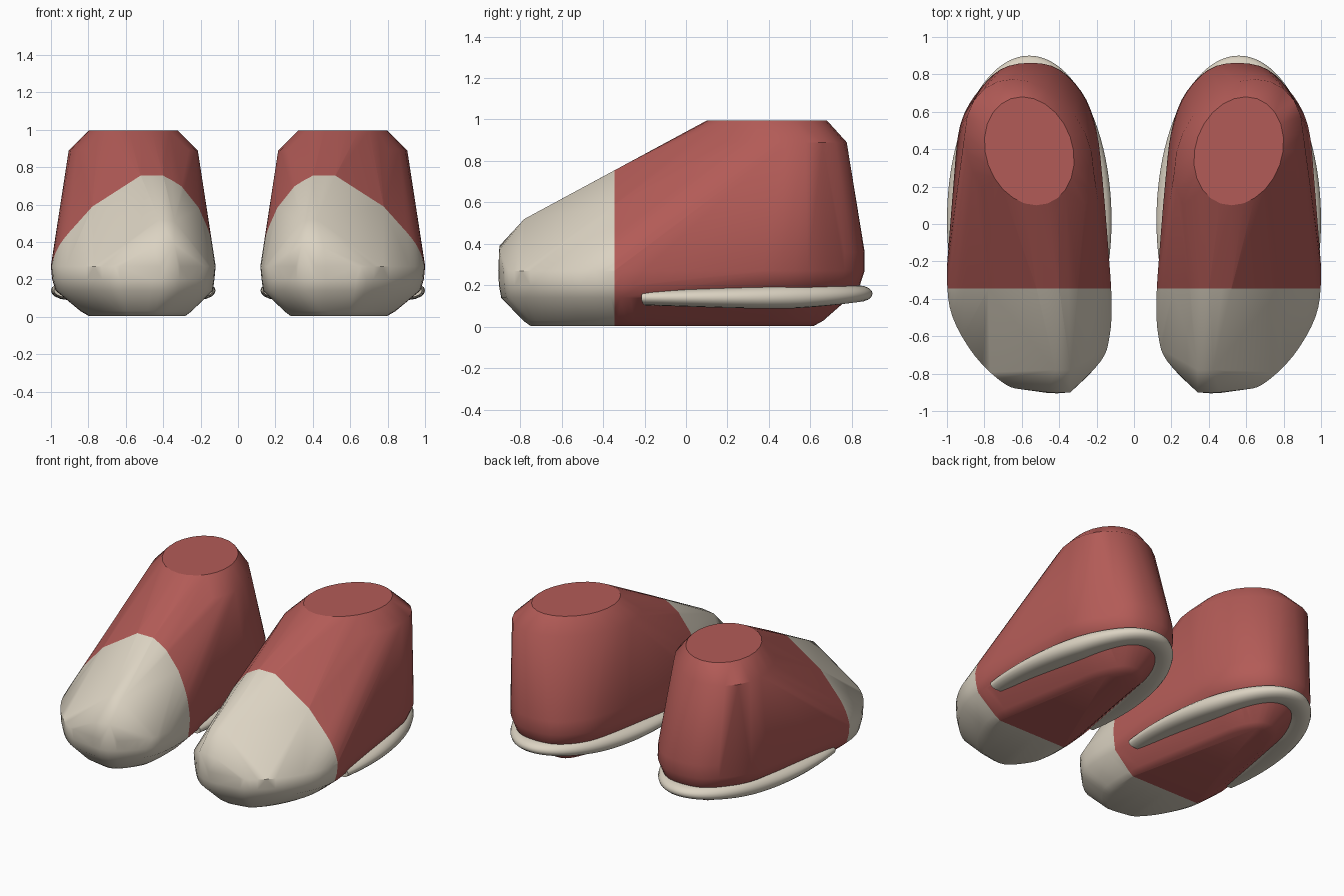
import bpy, bmesh
from math import sin, cos, pi, radians
from mathutils import Vector

cube = bpy.data.objects.get("Cube")
if cube:
    bpy.data.objects.remove(cube)


def material(name, rgb):
    mat = bpy.data.materials.new(name)
    mat.use_nodes = True
    mat.diffuse_color = (*rgb, 1)
    shader = mat.node_tree.nodes["Principled BSDF"]
    shader.inputs["Base Color"].default_value = (*rgb, 1)
    return mat


RED = material("brick red", (0.45, 0.105, 0.095))
CREAM = material("warm cream", (0.71, 0.65, 0.54))
TOE_SEAM = -0.345

# Footprint at the widest level of the left shoe
FOOTPRINT = [(.12, -.4), (.14, -.1), (.165, .2), (.2, .5), (.28, .71), (.44, .85),
             (.67, .85), (.82, .73), (.93, .53), (.965, .2), (.99, -.1), (1, -.3),
             (.97, -.5), (.85, -.71), (.69, -.86), (.57, -.89), (.36, -.9),
             (.18, -.74), (.13, -.6)]


def smooth_loop(points, steps=4):
    """Closed Catmull-Rom curve through the points."""
    pts = [Vector(p) for p in points]
    out = []
    for i in range(len(pts)):
        a, b, c, d = (pts[(i + k) % len(pts)] for k in (-1, 0, 1, 2))
        for s in range(steps):
            t = s / steps
            out.append(b + (c - a) * t / 2 + (a * 2 - b * 5 + c * 4 - d) * t * t / 2
                       + (b * 3 - a - c * 3 + d) * t ** 3 / 2)
    return out


def footprint_ring(z, cx, sx, sy, cy, waist=0, back_only=False):
    """Scaled footprint; waist narrows it towards the heel."""
    ring = []
    for p in smooth_loop(FOOTPRINT):
        if back_only and p.y < 0:
            continue
        narrow = 1 - waist * min(1, max(0, (p.y + .3) / .7))
        ring.append((cx + (p.x - .56) * sx * narrow, cy + (p.y + .02) * sy, z))
    return ring


def oval(z, cy, rx, ry, skew, n=24):
    """Oval leaning towards the outer back of the ankle."""
    return [(.56 + rx * cos(2 * pi * i / n - skew), cy + ry * sin(2 * pi * i / n), z)
            for i in range(n)]


def finish(bm, name, mats, angle):
    bmesh.ops.recalc_face_normals(bm, faces=bm.faces)
    mesh = bpy.data.meshes.new(name)
    bm.to_mesh(mesh)
    bm.free()
    for mat in mats:
        mesh.materials.append(mat)
    obj = bpy.data.objects.new(name, mesh)
    bpy.context.collection.objects.link(obj)
    bpy.ops.object.select_all(action="DESELECT")
    obj.select_set(True)
    bpy.context.view_layer.objects.active = obj
    bpy.ops.object.shade_smooth_by_angle(angle=radians(angle), keep_sharp_edges=True)


def shoe_body(name, side):
    """Hull over sole, footprint, toe and ankle sections, with a coloured toe cap."""
    points = footprint_ring(.005, .54, .59, .77, -.065, .3)
    points += footprint_ring(.03, .545, .675, .815, -.06, .28)
    points += footprint_ring(.14, .555, .955, .945, -.05, .2)
    points += footprint_ring(.2, .56, .985, .98, -.03, .06)
    points += footprint_ring(.27, .56, 1, .995, -.02)
    points += footprint_ring(.36, .56, .985, .995, -.02, back_only=True)
    # Toe tip, toe ridge and the shoulders of the toe cap
    points += [(.34, -.9, .39), (.46, -.9, .37), (.34, -.78, .51), (.42, -.78, .52),
               (.21, -.35, .58), (.4, -.35, .752), (.52, -.35, .752), (.78, -.35, .585)]
    # Ankle
    points += oval(.89, .38, .345, .395, .25) + oval(.995, .39, .24, .29, .16)

    bm = bmesh.new()
    for x, y, z in points:
        bm.verts.new((x * side, y, z))
    hull = bmesh.ops.convex_hull(bm, input=bm.verts)
    loose = {v for v in hull["geom_interior"] + hull["geom_unused"]
             if isinstance(v, bmesh.types.BMVert)}
    bmesh.ops.delete(bm, geom=list(loose), context="VERTS")
    bmesh.ops.bisect_plane(bm, geom=bm.verts[:] + bm.edges[:] + bm.faces[:],
                           plane_co=(0, TOE_SEAM, 0), plane_no=(0, 1, 0))
    for face in bm.faces:
        face.material_index = int(face.calc_center_median().y < TOE_SEAM)
    # Crisp rim round the flat ankle top
    for edge in bm.edges:
        if min(v.co.z for v in edge.verts) > .99 and edge.calc_face_angle(0) > .3:
            edge.smooth = False
    finish(bm, name, (RED, CREAM), 46)


def heel_band(name, side, steps=56, n=16):
    """Strip swept round the heel: rounded outside, flat and broad inside."""
    bm = bmesh.new()
    rings = []
    start = -.27
    for i in range(steps + 1):
        a = start + (pi - 2 * start) * i / steps
        heel = max(0, sin(a)) ** 3
        end = min(1, 4 * min(i, steps - i) / steps)
        outer, inner = .07, .06 + .12 * end * (1 - .6 * heel)
        height = (.06 - .02 * heel) * (.6 + .4 * end)
        ring = []
        for k in range(n):
            b = 2 * pi * k / n
            off = cos(b) * (outer if cos(b) > 0 else inner) - outer
            ring.append(bm.verts.new((side * (.56 + (.44 + off) * cos(a)),
                                      .02 + (.88 + off) * sin(a),
                                      .14 + .02 * heel + height * sin(b))))
        rings.append(ring)
    for r, s in zip(rings, rings[1:]):
        for k in range(n):
            j = (k + 1) % n
            bm.faces.new((r[k], r[j], s[j], s[k]))
    bm.faces.new(rings[0])
    bm.faces.new(rings[-1])
    finish(bm, name, (CREAM,), 50)


for label, side in (("left", 1), ("right", -1)):
    shoe_body(label + "_shoe", side)
    heel_band(label + "_heel_band", side)
